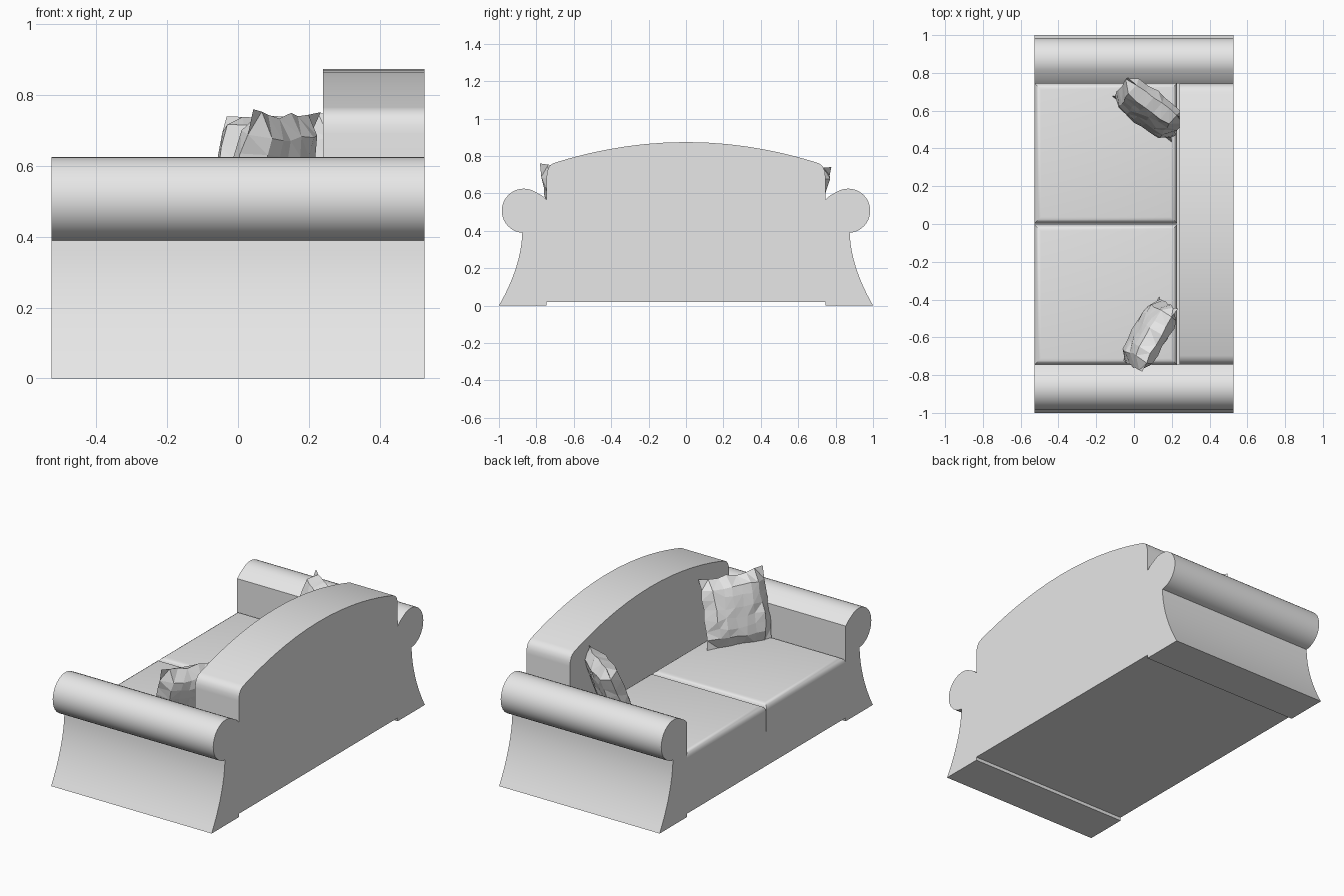
import bpy, bmesh, math, random
from mathutils import Matrix, Vector

if "Cube" in bpy.data.objects:
    bpy.data.objects.remove(bpy.data.objects["Cube"], do_unlink=True)

FRONT, REAR, BACK_X = -0.527, 0.527, 0.24   # the seat opens towards -x
INNER = 0.745                               # inner side of the arms
FLOOR, SEAT_Z = 0.02, 0.225

fabric = bpy.data.materials.new("grey fabric")
fabric.use_nodes = True
GREY = (0.8, 0.8, 0.8, 1)
fabric.diffuse_color = GREY
fabric.node_tree.nodes["Principled BSDF"].inputs["Base Color"].default_value = GREY


def finish(name, bm, smooth=True):
    bmesh.ops.recalc_face_normals(bm, faces=bm.faces)
    mesh = bpy.data.meshes.new(name)
    bm.to_mesh(mesh)
    bm.free()
    mesh.materials.append(fabric)
    obj = bpy.data.objects.new(name, mesh)
    bpy.context.collection.objects.link(obj)
    if smooth:
        bpy.ops.object.select_all(action='DESELECT')
        obj.select_set(True)
        bpy.context.view_layer.objects.active = obj
        bpy.ops.object.shade_smooth_by_angle(angle=math.radians(35))
    return obj


def extrude_profile(name, points, x0, x1):
    """Extrude a (y, z) outline along x."""
    bm = bmesh.new()
    face = bm.faces.new([bm.verts.new((x0, y, z)) for y, z in points])
    ext = bmesh.ops.extrude_face_region(bm, geom=[face])
    moved = [v for v in ext["geom"] if isinstance(v, bmesh.types.BMVert)]
    bmesh.ops.translate(bm, verts=moved, vec=(x1 - x0, 0, 0))
    return finish(name, bm)


def box(x0, x1, y0, y1, z0, z1):
    bm = bmesh.new()
    bmesh.ops.create_cube(bm, size=1)
    bmesh.ops.scale(bm, vec=(x1 - x0, y1 - y0, z1 - z0), verts=bm.verts)
    bmesh.ops.translate(bm, vec=((x0 + x1) / 2, (y0 + y1) / 2, (z0 + z1) / 2), verts=bm.verts)
    return bm


# Scroll arms: flared skirt below, round roll on top
CY, CZ, R = 0.867, 0.507, 0.118
arm = [(INNER, 0), (INNER, 0.565), (0.77, 0.588)]
for i in range(25):
    a = math.radians(124 - i * (124 + 86) / 24)
    arm.append((CY + R * math.cos(a), CZ + R * math.sin(a)))
for i in range(1, 13):                       # concave flare to the floor
    t = i / 12
    arm.append((0.876 + 0.124 * t ** 1.8, 0.388 * (1 - t)))
for side, name in ((1, "left_arm"), (-1, "right_arm")):
    extrude_profile(name, [(side * y, z) for y, z in arm], FRONT, REAR)

# Backrest: shallow arched top with rounded shoulders
half = [(INNER, FLOOR), (INNER, 0.69), (0.743, 0.715), (0.735, 0.738), (0.723, 0.752), (0.706, 0.762)]
crown = [(0.706 * math.cos(math.pi * i / 20), 0) for i in range(1, 20)]
crown = [(y, 0.874 - 0.2247 * y * y) for y, _ in crown]
extrude_profile("backrest", half + crown + [(-y, z) for y, z in reversed(half)], BACK_X, REAR)

# Seat base and two cushions with rounded upper edges
finish("seat_base", box(FRONT, BACK_X, -INNER, INNER, FLOOR, SEAT_Z))
for name, y0, y1 in (("left_cushion", 0.003, INNER), ("right_cushion", -INNER, -0.003)):
    bm = box(FRONT, 0.228, y0, y1, SEAT_Z, 0.38)
    rim = [e for e in bm.edges if all(v.co.z > 0.37 for v in e.verts)]
    bmesh.ops.bevel(bm, geom=rim, offset=0.034, segments=4, profile=0.5, affect='EDGES')
    finish(name, bm)


# Crumpled throw pillows leaning into the corners
def pillow(name, centre, facing, lean, seed):
    rng = random.Random(seed)
    bm = bmesh.new()
    bmesh.ops.create_cube(bm, size=2)
    bmesh.ops.subdivide_edges(bm, edges=bm.edges, cuts=6, use_grid_fill=True)
    for v in bm.verts:
        u, w = v.co.x, v.co.y
        puff = (max(0, 1 - u ** 4) * max(0, 1 - w ** 4)) ** 0.5
        pinch = 1 - 0.05 * ((1 - u * u) * w * w + (1 - w * w) * u * u)
        v.co = Vector((0.195 * u * pinch, 0.2 * w * pinch, 0.066 * v.co.z * puff))
    bmesh.ops.remove_doubles(bm, verts=bm.verts, dist=0.002)
    for v in bm.verts:
        v.co += Vector([rng.uniform(-1, 1) * s for s in (0.009, 0.009, 0.006)])
    bmesh.ops.triangulate(bm, faces=bm.faces)
    n = Vector((facing[0], facing[1], 0)).normalized()
    up = Vector((0, 0, 1)) * math.cos(lean) - n * math.sin(lean)
    normal = n * math.cos(lean) + Vector((0, 0, 1)) * math.sin(lean)
    across = up.cross(normal)
    m = Matrix((across, up, normal)).transposed().to_4x4()
    m.translation = centre
    bm.transform(m)
    finish(name, bm, smooth=False)


pillow("right_pillow", (0.083, -0.585, 0.56), (-0.87, 0.49), math.radians(17), 3)
pillow("left_pillow", (0.08, 0.607, 0.56), (-0.6, -0.8), math.radians(20), 8)
